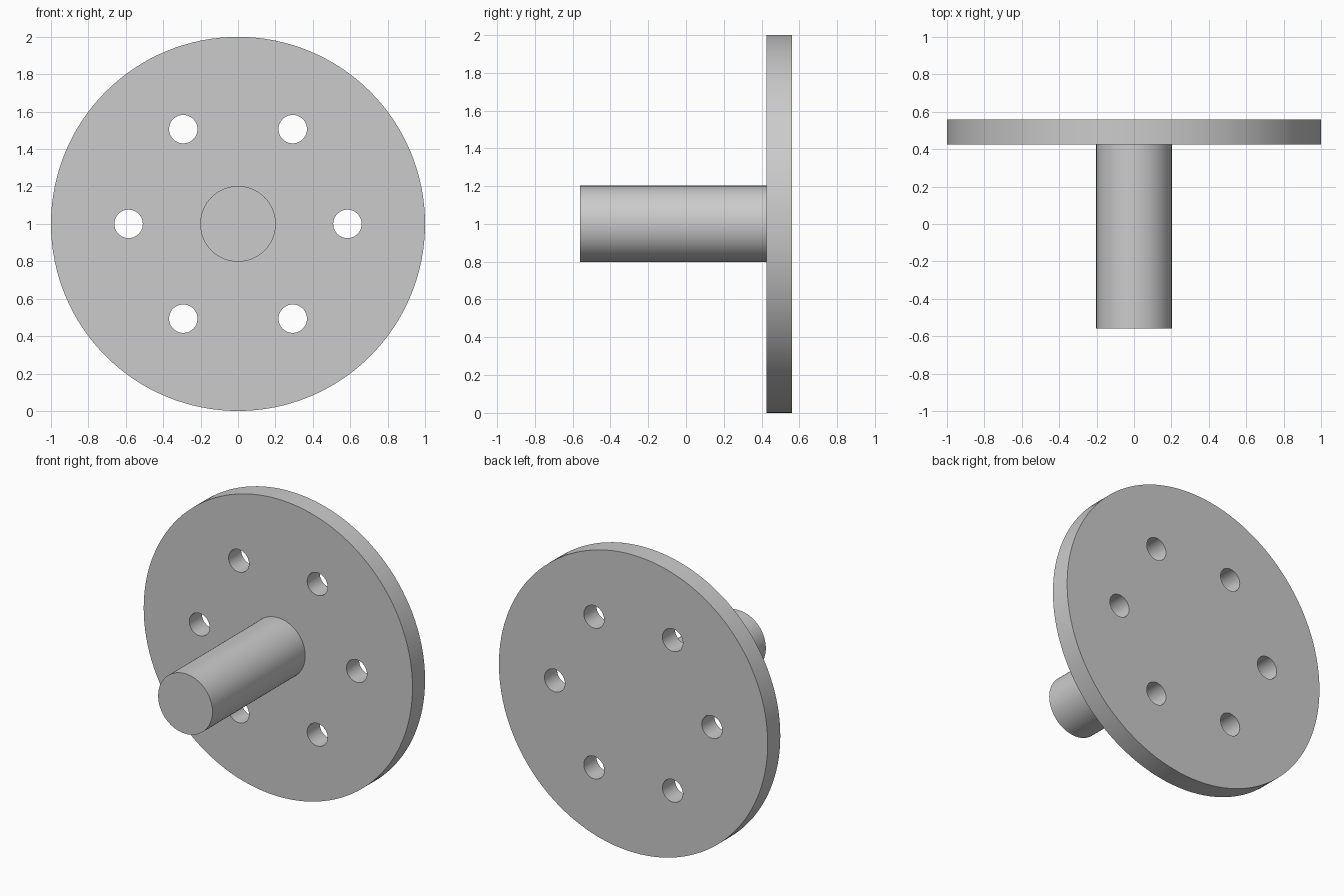
import bpy
import math

cube = bpy.data.objects.get("Cube")
if cube:
    bpy.data.objects.remove(cube, do_unlink=True)

AXIS_Z = 1.0       # height of the shared axis
FRONT, FACE, BACK = -0.56, 0.426, 0.56

# Single material
grey = bpy.data.materials.new("light_grey")
grey.use_nodes = True
colour = (0.6, 0.6, 0.6, 1)
grey.diffuse_color = colour
grey.node_tree.nodes["Principled BSDF"].inputs["Base Color"].default_value = colour


def cylinder(name, radius, y0, y1, x=0, z=AXIS_Z, sides=96):
    """Cylinder running along y from y0 to y1."""
    bpy.ops.mesh.primitive_cylinder_add(
        vertices=sides, radius=radius, depth=y1 - y0,
        location=(x, (y0 + y1) / 2, z), rotation=(math.pi / 2, 0, 0))
    obj = bpy.context.object
    obj.name = name
    obj.data.materials.append(grey)
    return obj


def smooth(obj):
    bpy.ops.object.select_all(action="DESELECT")
    obj.select_set(True)
    bpy.context.view_layer.objects.active = obj
    bpy.ops.object.shade_smooth_by_angle(angle=math.radians(30))


# Round plate with a ring of six through holes
plate = cylinder("flange_plate", 1.0, FACE, BACK, sides=128)
for i in range(6):
    a = i * math.tau / 6
    cutter = cylinder("hole_cutter", 0.076, FACE - 0.1, BACK + 0.1,
                      0.585 * math.cos(a), AXIS_Z + 0.585 * math.sin(a), 48)
    cutter.hide_render = True
    bpy.context.view_layer.objects.active = plate
    cut = plate.modifiers.new("bolt_hole", "BOOLEAN")
    cut.operation = "DIFFERENCE"
    cut.solver = "EXACT"
    cut.object = cutter
    bpy.ops.object.modifier_apply(modifier=cut.name)
    bpy.data.objects.remove(cutter, do_unlink=True)
smooth(plate)

# Solid shaft standing out from the front of the plate
shaft = cylinder("shaft", 0.202, FRONT, FACE)
smooth(shaft)
